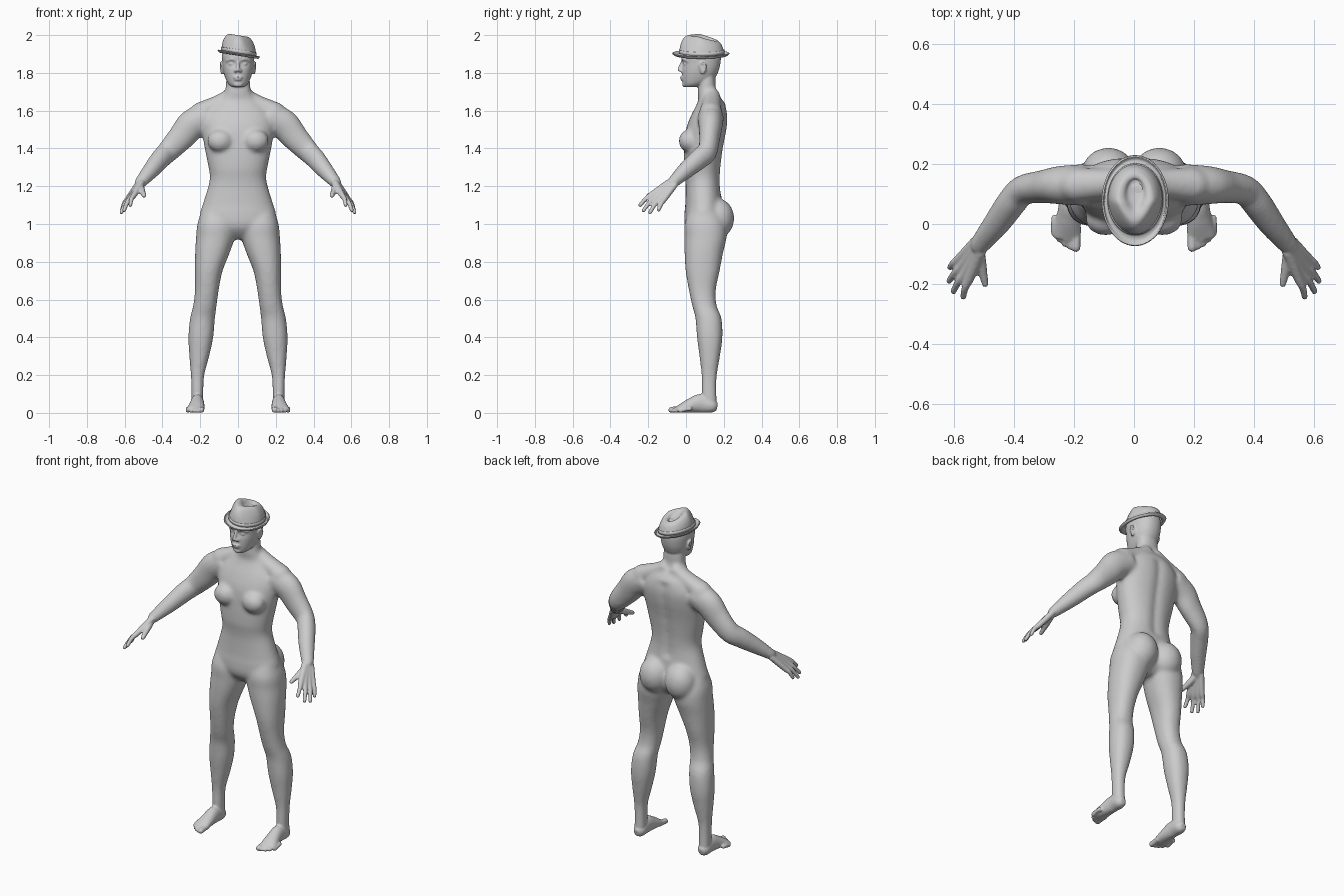
import bpy, bmesh, math
from mathutils import Vector, Matrix

cube = bpy.data.objects.get("Cube")
if cube:
    bpy.data.objects.remove(cube)

GREY = (0.6, 0.6, 0.6, 1)
mat = bpy.data.materials.new("plain grey")
mat.use_nodes = True
mat.diffuse_color = GREY
mat.node_tree.nodes["Principled BSDF"].inputs["Base Color"].default_value = GREY


def spline(rows, steps=6):
    """Smooth curve through rows of numbers."""
    out = []
    for i in range(len(rows) - 1):
        a, b = rows[max(i - 1, 0)], rows[i]
        c, d = rows[i + 1], rows[min(i + 2, len(rows) - 1)]
        for k in range(steps):
            t = k / steps
            out.append([q + t * (r - p) / 2 + t * t * (p - 2.5 * q + 2 * r - s / 2)
                        + t ** 3 * (1.5 * (q - r) + (s - p) / 2)
                        for p, q, r, s in zip(a, b, c, d)])
    out.append(list(rows[-1]))
    return out


def skin(bm, rings, caps=True):
    """Join rings of points with quads."""
    loops = [[bm.verts.new(p) for p in ring] for ring in rings]
    n = len(loops[0])
    for a, b in zip(loops, loops[1:]):
        for i in range(n):
            j = (i + 1) % n
            bm.faces.new((a[i], a[j], b[j], b[i]))
    if caps:
        bm.faces.new(loops[0])
        bm.faces.new(loops[-1])
    return [v for loop in loops for v in loop]


def power(c, e):
    return math.copysign(abs(c) ** e, c)


def column(bm, rows, n=48, e=0.9):
    """Upright loft; rows are z, centre x, half width, front y, back y."""
    rings = []
    for z, cx, w, front, back in spline(rows):
        angles = [math.tau * i / n for i in range(n)]
        rings.append([(cx + w * power(math.cos(a), e),
                       (front + back) / 2 + (back - front) / 2 * power(math.sin(a), e), z)
                      for a in angles])
    return skin(bm, rings)


def ball(bm, place, radii, turn=0):
    m = Matrix.Translation(place) @ Matrix.Rotation(turn, 4, 'X') @ Matrix.Diagonal((*radii, 1))
    bmesh.ops.create_uvsphere(bm, u_segments=20, v_segments=12, radius=1, matrix=m)


def tube(bm, rows, n=20, tip=True):
    """Limb along a path; rows are x, y, z, sideways radius, upright radius."""
    path = spline(rows)
    rings = []
    for i, (x, y, z, side_r, up_r) in enumerate(path):
        t = Vector(path[min(i + 1, len(path) - 1)][:3]) - Vector(path[max(i - 1, 0)][:3])
        t.normalize()
        side = t.cross((0, 0, 1)).normalized()
        up = side.cross(t)
        rings.append([Vector((x, y, z)) + side * side_r * math.cos(math.tau * k / n)
                      + up * up_r * math.sin(math.tau * k / n) for k in range(n)])
    skin(bm, rings)
    if tip:
        ball(bm, rows[-1][:3], [min(rows[-1][3:])] * 3)


def mirror(bm):
    copy = bmesh.ops.duplicate(bm, geom=bm.verts[:] + bm.edges[:] + bm.faces[:])["geom"]
    bmesh.ops.scale(bm, vec=(-1, 1, 1), verts=[g for g in copy if isinstance(g, bmesh.types.BMVert)])


def finish(bm, name):
    bmesh.ops.recalc_face_normals(bm, faces=bm.faces[:])
    for f in bm.faces:
        f.smooth = True
    mesh = bpy.data.meshes.new(name)
    bm.to_mesh(mesh)
    bm.free()
    mesh.materials.append(mat)
    obj = bpy.data.objects.new(name, mesh)
    bpy.context.collection.objects.link(obj)
    return obj


def fuse(obj, voxel, rounds):
    """Melt overlapping parts into one smooth skin."""
    r = obj.modifiers.new("fuse", 'REMESH')
    r.mode, r.voxel_size, r.use_smooth_shade = 'VOXEL', voxel, True
    s = obj.modifiers.new("soften", 'SMOOTH')
    s.factor, s.iterations = 0.5, rounds


# Large forms: leg, arm, shoulder, breast and buttock, then mirrored
bm = bmesh.new()
column(bm, [(1.08, .11, .08, .02, .17), (1.0, .115, .1, -.008, .21), (.93, .12, .102, -.008, .215),
            (.85, .135, .092, -.008, .197), (.75, .155, .073, -.002, .178), (.65, .165, .063, .015, .158),
            (.57, .175, .062, .032, .162), (.5, .188, .066, .05, .188), (.4, .197, .066, .058, .193),
            (.3, .205, .053, .071, .18), (.2, .214, .036, .082, .164), (.12, .215, .032, .082, .162),
            (.04, .215, .032, .085, .165)], n=32)
tube(bm, [(.16, .13, 1.565, .07, .075), (.24, .13, 1.53, .065, .08), (.3, .125, 1.46, .056, .072),
          (.37, .113, 1.385, .05, .06), (.41, .07, 1.345, .05, .056), (.46, 0, 1.285, .045, .046),
          (.52, -.075, 1.215, .034, .03)], n=28)
tube(bm, [(.02, .135, 1.69, .045, .04), (.1, .135, 1.64, .05, .045), (.2, .13, 1.59, .06, .055)])
ball(bm, (.095, .015, 1.44), (.068, .054, .06))
ball(bm, (.085, .168, 1.03), (.092, .088, .105))
mirror(bm)

# Trunk and neck, with a groove along the spine
trunk = column(bm, [(.92, 0, .05, .05, .15), (.96, 0, .15, .01, .19), (1.0, 0, .195, -.008, .2),
                    (1.06, 0, .2, -.008, .195), (1.1, 0, .188, -.004, .193), (1.2, 0, .157, -.002, .183),
                    (1.25, 0, .149, -.006, .183), (1.3, 0, .156, -.012, .186), (1.4, 0, .176, -.01, .198),
                    (1.5, 0, .19, .0, .217), (1.57, 0, .185, .025, .222), (1.63, 0, .14, .055, .21),
                    (1.66, 0, .1, .065, .19), (1.7, 0, .07, .062, .16), (1.76, 0, .064, .065, .157),
                    (1.83, 0, .062, .06, .15)])
for v in trunk:
    if v.co.y > .1 and 1.15 < v.co.z < 1.62:
        v.co.y -= .012 * math.exp(-(v.co.x / .025) ** 2)
core = finish(bm, "body_core")
fuse(core, .011, 7)
bpy.context.view_layer.update()
soft = core.evaluated_get(bpy.context.evaluated_depsgraph_get())
bm = bmesh.new()

# Foot and toes
tube(bm, [(.215, .165, .03, .016, .02), (.215, .14, .036, .034, .036), (.215, .08, .05, .035, .05),
          (.218, .02, .038, .041, .037), (.224, -.03, .023, .047, .022), (.226, -.05, .018, .044, .015)])
for i in range(5):
    x, r = .194 + .018 * i, .016 if i == 0 else .0115
    end = -.078 + .003 * i * i
    tube(bm, [(x - .002, end + .06, .022, r, r), (x, end + .03, .02, r, r), (x, end, r, r, r)], n=12)

# Hand: four fingers running from the wrist, and a thumb
wrist, knuckle = Vector((.52, -.075, 1.215)), Vector((.565, -.147, 1.145))
spread = Vector((.43, .85, -.3))
tips = [(.57, -.243, 1.1), (.603, -.225, 1.072), (.617, -.19, 1.062), (.614, -.145, 1.075)]
for i, tip in enumerate(tips):
    off = spread * (i - 1.5)
    base, top = knuckle + off * .026, Vector(tip)
    middle = (base + top) / 2 + Vector((.004, 0, .006))
    tube(bm, [(*(wrist + off * .012), .02, .018), (*base, .016, .016),
              (*middle, .0125, .0125), (*top, .0105, .0105)], n=12)
tube(bm, [(.518, -.08, 1.21, .019, .019), (.51, -.135, 1.18, .018, .018),
          (.497, -.2, 1.15, .0115, .0115)], n=12)

# Ear, brow, eye and nostril
ball(bm, (.083, .088, 1.825), (.009, .018, .031), .2)
tube(bm, [(.084, .07, 1.835, .005, .005), (.091, .08, 1.853, .005, .005), (.094, .1, 1.848, .005, .005),
          (.092, .104, 1.825, .005, .005), (.086, .085, 1.797, .006, .006)], n=10)
tube(bm, [(.014, -.017, 1.866, .006, .006), (.035, -.015, 1.872, .007, .006),
          (.06, .005, 1.864, .006, .006)], n=10)
ball(bm, (.033, -.003, 1.848), (.016, .012, .009))
ball(bm, (.012, -.028, 1.811), (.009, .01, .008))
mirror(bm)

# Head with hollowed eye sockets
head = column(bm, [(1.724, 0, .03, -.004, .05), (1.74, 0, .05, -.014, .1), (1.77, 0, .066, -.02, .15),
                   (1.81, 0, .078, -.021, .172), (1.85, 0, .083, -.021, .182), (1.89, 0, .085, -.025, .184),
                   (1.93, 0, .076, -.008, .172), (1.965, 0, .045, .03, .13)])
for v in head:
    if v.co.y < .05:
        d = ((abs(v.co.x) - .033) / .02) ** 2 + ((v.co.z - 1.848) / .014) ** 2
        v.co.y += .011 * math.exp(-d)

# Nose, lips and chin
tube(bm, [(0, -.016, 1.866, .007, .007), (0, -.027, 1.84, .008, .009), (0, -.036, 1.817, .011, .01)], n=12)
ball(bm, (0, -.02, 1.777), (.025, .012, .006))
ball(bm, (0, -.018, 1.765), (.021, .012, .007))
ball(bm, (0, -.006, 1.739), (.025, .015, .015))
bmesh.ops.recalc_face_normals(bm, faces=bm.faces[:])
bm.from_mesh(soft.to_mesh())
soft.to_mesh_clear()
bpy.data.objects.remove(core)
body = finish(bm, "body")
fuse(body, .0052, 4)

# Hat: rings of x radius, y radius, centre y, height, from brim edge to crown dent
bm = bmesh.new()
rows = [(.109, .15, .078, 1.904), (.103, .136, .08, 1.894), (.093, .12, .082, 1.897),
        (.089, .116, .083, 1.91), (.086, .112, .083, 1.935), (.08, .106, .084, 1.96),
        (.069, .096, .087, 1.983), (.056, .08, .09, 1.995), (.04, .06, .095, 1.992),
        (.026, .042, .105, 1.976), (.006, .01, .11, 1.97)]
rings = []
for rx, ry, cy, z in spline(rows, 4):
    ring = []
    for i in range(64):
        a = math.tau * i / 64
        x, y = rx * math.cos(a), cy + ry * math.sin(a)
        height = min(max((z - 1.91) / .08, 0), 1)
        # pinch the front of the crown, drop its back, and tilt the whole hat
        x *= 1 - .35 * height * min(max((.08 - y) / .08, 0), 1)
        zz = z - height * .3 * max(0, y - .07) - .16 * x
        ring.append((x + .004, y, zz))
    rings.append(ring)
skin(bm, rings, caps=False)
bm.faces.new(bm.verts[:][-64:] if not bm.verts.ensure_lookup_table() else [])
hat = finish(bm, "hat")
shell = hat.modifiers.new("felt thickness", 'SOLIDIFY')
shell.thickness, shell.offset = .006, 0

# Hat band
bm = bmesh.new()
rings = []
for grow, z in [(.0, 1.903), (.005, 1.904), (.005, 1.922), (.0, 1.923)]:
    rings.append([(.004 + (.088 + grow) * math.cos(math.tau * i / 64),
                   .083 + (.115 + grow) * math.sin(math.tau * i / 64),
                   z - .16 * .088 * math.cos(math.tau * i / 64)) for i in range(64)])
skin(bm, rings, caps=False)
finish(bm, "hat_band")
